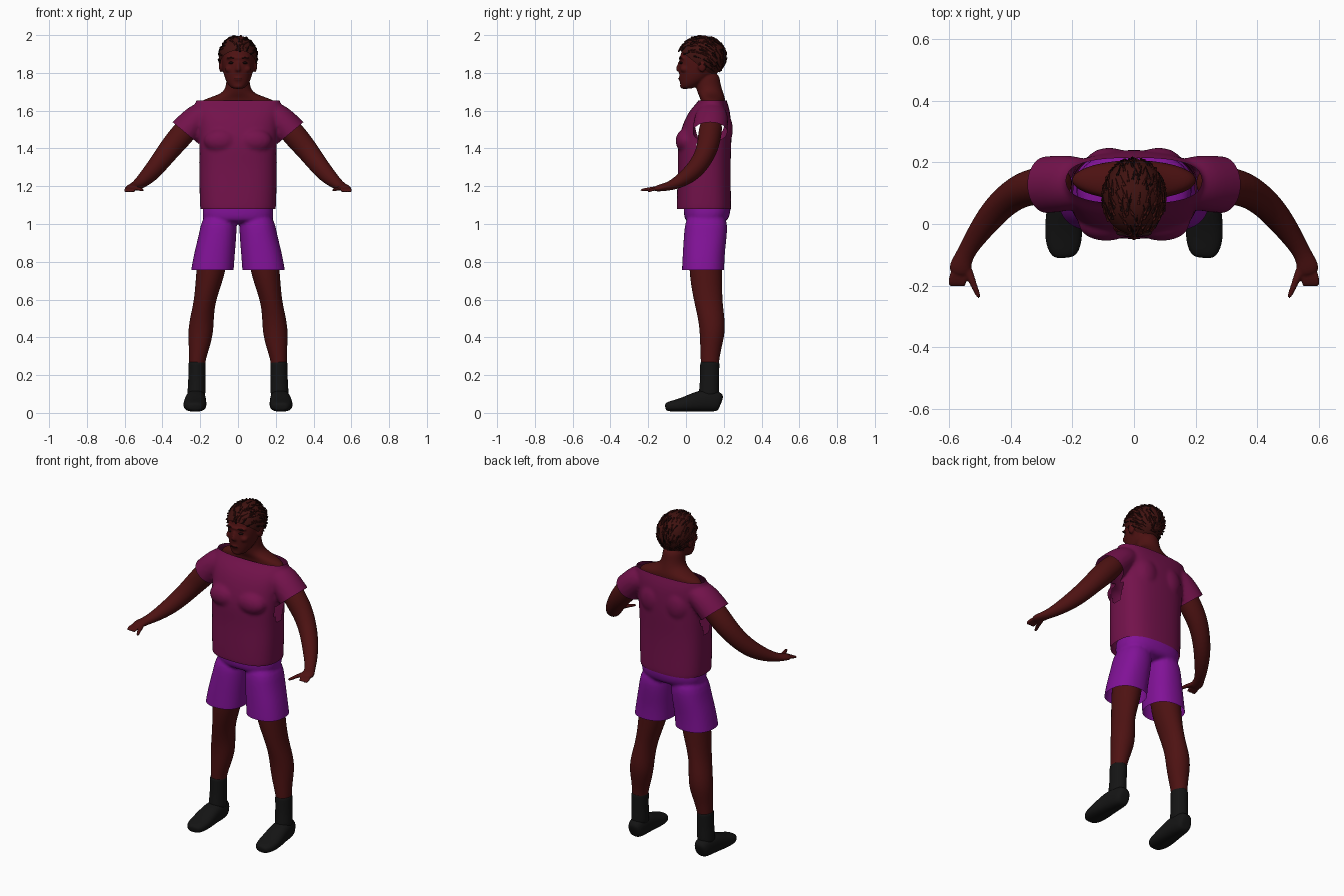
import bpy, bmesh, math, random
from mathutils import Vector, Matrix

if "Cube" in bpy.data.objects:
    bpy.data.objects.remove(bpy.data.objects["Cube"])
random.seed(4)


def material(name, r, g, b):
    m = bpy.data.materials.new(name)
    m.use_nodes = True
    m.diffuse_color = (r, g, b, 1)
    node = m.node_tree.nodes["Principled BSDF"]
    node.inputs["Base Color"].default_value = (r, g, b, 1)
    node.inputs["Roughness"].default_value = 0.8
    return m


SKIN = material("deep brown skin", .075, .006, .006)
SHIRT = material("magenta cloth", .17, .006, .07)
SHORTS = material("purple cloth", .22, .006, .31)
BLACK = material("black fabric", .007, .007, .007)
HAIR = material("dark brown hair", .05, .006, .005)
DARK = material("near black", .012, .003, .003)


def add_object(name, bm, mat):
    bmesh.ops.recalc_face_normals(bm, faces=bm.faces[:])
    for f in bm.faces:
        f.smooth = True
    me = bpy.data.meshes.new(name)
    bm.to_mesh(me)
    bm.free()
    me.materials.append(mat)
    ob = bpy.data.objects.new(name, me)
    bpy.context.collection.objects.link(ob)
    return ob


def loft(name, rows, mat, tube=False, power=2.0, n=20):
    """Skin oval rings (x, y, z, half width, half depth); tubes turn with the path."""
    bm = bmesh.new()
    pts = [Vector(r[:3]) for r in rows]
    rings = []
    for i, (x, y, z, a, b) in enumerate(rows):
        rot = Matrix.Identity(3)
        if tube:
            t = pts[min(i + 1, len(pts) - 1)] - pts[max(i - 1, 0)]
            rot = t.to_track_quat('Z', 'Y').to_matrix()
        ring = []
        for k in range(n):
            ang = math.tau * k / n
            c, s = math.cos(ang), math.sin(ang)
            u = math.copysign(abs(c) ** (2 / power), c) * a
            v = math.copysign(abs(s) ** (2 / power), s) * b
            ring.append(bm.verts.new(pts[i] + rot @ Vector((u, v, 0))))
        rings.append(ring)
    for r0, r1 in zip(rings, rings[1:]):
        for k in range(n):
            bm.faces.new((r0[k], r0[(k + 1) % n], r1[(k + 1) % n], r1[k]))
    bm.faces.new(rings[0])
    bm.faces.new(rings[-1])
    ob = add_object(name, bm, mat)
    ob.modifiers.new("smooth_form", 'SUBSURF').levels = 2
    ob.modifiers[0].render_levels = 2
    return ob


def ball(name, loc, radii, mat):
    bm = bmesh.new()
    bmesh.ops.create_uvsphere(bm, u_segments=24, v_segments=16, radius=1)
    bmesh.ops.scale(bm, vec=radii, verts=bm.verts[:])
    bmesh.ops.translate(bm, vec=loc, verts=bm.verts[:])
    return add_object(name, bm, mat)


def baked(ob):
    bpy.context.view_layer.update()
    dg = bpy.context.evaluated_depsgraph_get()
    return bpy.data.meshes.new_from_object(ob.evaluated_get(dg))


def fuse(name, parts, mat, voxel=.01, rounds=4, cuts=()):
    """Merge solids into one soft surface, then trim openings with planes."""
    bm = bmesh.new()
    for p in parts:
        bm.from_mesh(baked(p))
        bpy.data.objects.remove(p)
    ob = add_object(name, bm, mat)
    rm = ob.modifiers.new("merge", 'REMESH')
    rm.mode, rm.voxel_size = 'VOXEL', voxel
    sm = ob.modifiers.new("relax", 'SMOOTH')
    sm.factor, sm.iterations = .5, rounds
    bm = bmesh.new()
    bm.from_mesh(baked(ob))
    bpy.data.objects.remove(ob)
    for co, no, region in cuts:
        faces = [f for f in bm.faces if region(f.calc_center_median())]
        geom = set(faces)
        for f in faces:
            geom.update(f.edges)
            geom.update(f.verts)
        bmesh.ops.bisect_plane(bm, geom=list(geom), plane_co=co, plane_no=no, clear_outer=True)
    return add_object(name, bm, mat)


def everywhere(c):
    return True


# Shirt: torso, chest and shoulder-blade fullness, sleeves
torso = loft("torso", [
    (0, .095, 1.03, .2, .145), (0, .095, 1.09, .203, .146), (0, .095, 1.2, .207, .143),
    (0, .097, 1.32, .207, .14), (0, .097, 1.42, .212, .145), (0, .107, 1.5, .215, .135),
    (0, .12, 1.58, .225, .117), (0, .135, 1.63, .232, .09), (0, .143, 1.66, .222, .07),
    (0, .145, 1.71, .21, .06)], SHIRT, power=2.6)
parts = [torso]
cuts = [((0, 0, 1.08), (0, 0, -1), everywhere), ((0, 0, 1.655), (0, 0, 1), everywhere)]
for s in (1, -1):
    parts.append(ball("chest", (s * .09, 0, 1.44), (.09, .055, .065), SHIRT))
    parts.append(ball("blade", (s * .08, .19, 1.5), (.08, .058, .1), SHIRT))
    parts.append(loft("sleeve", [
        (s * .12, .14, 1.6, .065, .06), (s * .2, .135, 1.575, .092, .08),
        (s * .283, .127, 1.487, .094, .084), (s * .37, .122, 1.39, .094, .088)], SHIRT, tube=True))
    cuts.append(((s * .285, 0, 1.488), (s * .64, 0, -.77),
                 lambda c, s=s: c.x * s > .205 and c.z > 1.33))
fuse("shirt", parts, SHIRT, cuts=cuts)

# Shorts: pelvis and two wide legs, open at the hems
parts = [loft("pelvis", [
    (0, .112, 1.15, .18, .12), (0, .113, 1.08, .188, .126), (0, .11, 1.04, .192, .122),
    (0, .105, 1.0, .17, .105)], SHORTS, power=2.5)]
for s in (1, -1):
    parts.append(loft("trouser", [
        (s * .095, .11, 1.07, .09, .11), (s * .106, .104, .95, .1, .116),
        (s * .124, .094, .85, .109, .112), (s * .136, .09, .755, .114, .113),
        (s * .14, .09, .71, .116, .114)], SHORTS, power=2.3))
fuse("shorts", parts, SHORTS, voxel=.009, rounds=3, cuts=[((0, 0, .757), (0, 0, -1), everywhere)])

# Limbs and footwear, one set per side
for s, side in ((1, "left"), (-1, "right")):
    loft(side + "_leg", [
        (s * .125, .105, .95, .08, .09), (s * .14, .103, .75, .082, .09),
        (s * .175, .115, .6, .056, .076), (s * .192, .135, .5, .064, .071),
        (s * .198, .14, .42, .068, .067), (s * .206, .131, .34, .054, .056),
        (s * .217, .126, .27, .042, .048), (s * .218, .125, .2, .04, .045)], SKIN)
    loft(side + "_sock", [
        (s * .217, .126, .272, .044, .05), (s * .217, .126, .266, .046, .052),
        (s * .218, .125, .18, .045, .05), (s * .22, .122, .12, .048, .054),
        (s * .22, .12, .07, .048, .054)], BLACK)
    loft(side + "_shoe", [
        (s * .22, .188, .055, .025, .03), (s * .22, .178, .06, .043, .053),
        (s * .222, .12, .066, .053, .06), (s * .225, .06, .061, .057, .055),
        (s * .228, 0, .046, .062, .041), (s * .229, -.06, .037, .06, .031),
        (s * .227, -.098, .033, .045, .025), (s * .226, -.11, .031, .025, .015)],
        BLACK, tube=True, power=2.5)
    arm = [loft("limb", [
        (s * .22, .14, 1.56, .06, .06), (s * .3, .125, 1.47, .063, .066),
        (s * .36, .115, 1.4, .057, .06), (s * .42, .075, 1.32, .05, .053),
        (s * .47, .02, 1.26, .045, .047), (s * .52, -.05, 1.215, .034, .032),
        (s * .55, -.1, 1.197, .028, .022), (s * .563, -.135, 1.192, .037, .019),
        (s * .572, -.168, 1.184, .033, .014)], SKIN, tube=True)]
    for i in range(4):
        arm.append(loft("finger", [
            (s * (.552 + .012 * i), -.15, 1.188, .009, .01),
            (s * (.552 + .014 * i), -.182, 1.182, .009, .009),
            (s * (.553 + .014 * i), -.205, 1.17, .007, .007)], SKIN, tube=True, n=10))
    arm.append(loft("thumb", [
        (s * .55, -.12, 1.192, .018, .014), (s * .528, -.18, 1.187, .013, .011),
        (s * .512, -.218, 1.182, .01, .009), (s * .501, -.243, 1.178, .007, .007)], SKIN, tube=True, n=10))
    fuse(side + "_arm", arm, SKIN, voxel=.005, rounds=3)

# Head, neck and bare shoulders
parts = [
    loft("neck", [
        (0, .14, 1.57, .19, .06), (0, .143, 1.635, .215, .066), (0, .142, 1.662, .18, .066),
        (0, .135, 1.68, .115, .068), (0, .125, 1.705, .07, .069), (0, .115, 1.75, .062, .066),
        (0, .11, 1.81, .06, .065)], SKIN),
    loft("skull", [
        (0, .004, 1.715, .03, .026), (0, .015, 1.73, .047, .045), (0, .045, 1.765, .07, .08),
        (0, .068, 1.82, .083, .108), (0, .078, 1.87, .089, .115), (0, .085, 1.92, .087, .11),
        (0, .087, 1.95, .07, .09), (0, .088, 1.975, .04, .05)], SKIN, power=2.15),
    loft("nose", [
        (0, -.03, 1.805, .017, .014), (0, -.038, 1.818, .016, .02), (0, -.034, 1.84, .01, .014),
        (0, -.027, 1.87, .008, .01)], SKIN, n=12),
    ball("brow", (0, -.012, 1.878), (.062, .026, .012), SKIN),
    ball("mouth", (0, -.02, 1.769), (.028, .021, .014), SKIN),
    ball("chin", (0, -.012, 1.73), (.03, .02, .015), SKIN)]
for s in (1, -1):
    parts.append(ball("ear", (s * .09, .085, 1.838), (.012, .022, .034), SKIN))
    parts.append(ball("cheek", (s * .045, -.005, 1.82), (.025, .025, .02), SKIN))
fuse("head", parts, SKIN, voxel=.006, rounds=3)
for s, side in ((1, "left"), (-1, "right")):
    ball(side + "_eye", (s * .035, -.023, 1.853), (.015, .012, .007), DARK)
    ball(side + "_eyebrow", (s * .037, -.03, 1.879), (.021, .008, .004), DARK)
ball("lip_line", (0, -.037, 1.769), (.022, .006, .002), DARK)

# Hair: trimmed cap plus small locks swept back over it
centre, size = Vector((0, .086, 1.885)), Vector((.102, .126, .112))
hairline, down = Vector((0, -.04, 1.925)), Vector((0, -.165, -.21)).normalized()
cap = ball("cap", centre, size, HAIR)
fuse("hair_cap", [cap], HAIR, voxel=.008, rounds=1, cuts=[(hairline, down, everywhere)])
for name, mat, count in (("hair_locks", HAIR, 130), ("dark_hair_locks", DARK, 60)):
    bm = bmesh.new()
    while count:
        d = Vector([random.gauss(0, 1) for _ in range(3)]).normalized()
        p = centre + d * size
        if (p - hairline).dot(down) > -.006:
            continue
        count -= 1
        out = Vector([a / b for a, b in zip(d, size)]).normalized()
        flow = Vector((random.uniform(-.6, .6), 1, -.5 - d.y))
        flow = (flow - out * flow.dot(out)).normalized()
        frame = Matrix((flow.cross(out), out, flow)).transposed().to_4x4()
        cone = bmesh.ops.create_cone(bm, segments=6, radius1=.008, radius2=.001, depth=.045)
        bmesh.ops.scale(bm, vec=(.6, .5, 1), verts=cone["verts"])
        bmesh.ops.transform(bm, matrix=Matrix.Translation(p + out * .001) @ frame, verts=cone["verts"])
    add_object(name, bm, mat)
